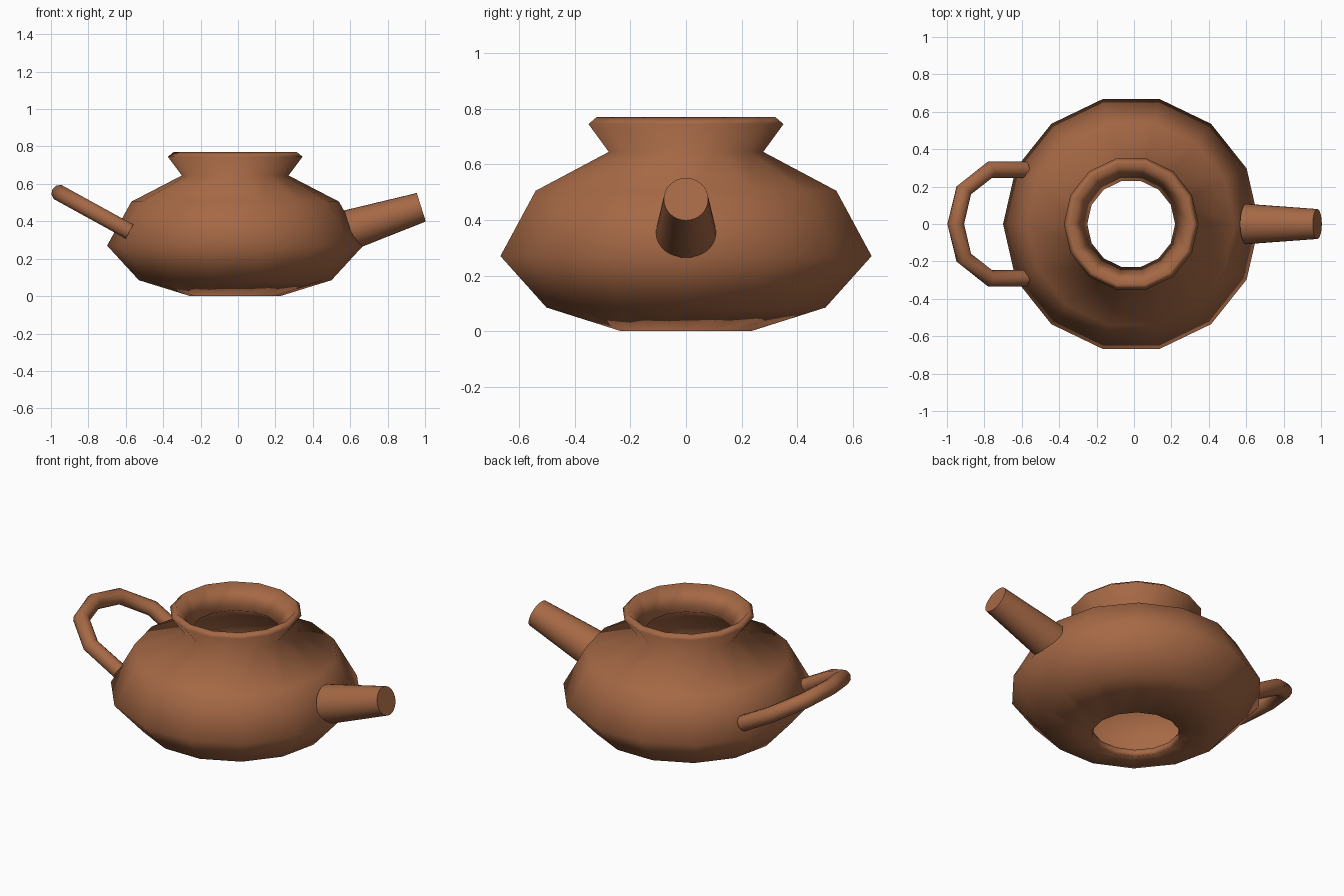
import bpy, bmesh, math
from mathutils import Vector

cube = bpy.data.objects.get("Cube")
if cube:
    bpy.data.objects.remove(cube, do_unlink=True)

clay = bpy.data.materials.new("brown_clay")
clay.use_nodes = True
color = (0.38, 0.14, 0.06, 1)
clay.diffuse_color = color
clay.node_tree.nodes["Principled BSDF"].inputs["Base Color"].default_value = color


def add_mesh(name, bm):
    bmesh.ops.recalc_face_normals(bm, faces=bm.faces)
    mesh = bpy.data.meshes.new(name)
    bm.to_mesh(mesh)
    bm.free()
    mesh.materials.append(clay)
    obj = bpy.data.objects.new(name, mesh)
    bpy.context.collection.objects.link(obj)
    return obj


def lathe(name, profile, sides, center_x):
    """Turn a closed profile of (radius, height) around the vertical axis."""
    bm = bmesh.new()
    rings = []
    for i in range(sides):
        a = 2 * math.pi * i / sides
        rings.append([bm.verts.new((center_x + r * math.cos(a), r * math.sin(a), z))
                      for r, z in profile])
    n = len(profile)
    for i in range(sides):
        here, there = rings[i], rings[(i + 1) % sides]
        for j in range(n):
            k = (j + 1) % n
            face = bm.faces.new((here[j], there[j], there[k], here[k]))
            face.smooth = True
    return add_mesh(name, bm)


# Hollow pot body, open at the neck and at the foot
outer = [(0.24, 0), (0.515, 0.085), (0.685, 0.27), (0.555, 0.505),
         (0.285, 0.645), (0.36, 0.745), (0.33, 0.77)]
inner = [(0.235, 0.64), (0.51, 0.475), (0.635, 0.27), (0.485, 0.12), (0.235, 0.04)]
lathe("pot_body", outer + inner, 14, -0.015)

# Tapered spout
start, tip = Vector((0.60, 0, 0.355)), Vector((0.98, 0, 0.475))
axis = tip - start
bm = bmesh.new()
bmesh.ops.create_cone(bm, cap_ends=True, segments=32, radius1=0.108,
                      radius2=0.08, depth=axis.length)
bmesh.ops.rotate(bm, verts=bm.verts, matrix=axis.to_track_quat("Z", "Y").to_matrix())
bmesh.ops.translate(bm, verts=bm.verts, vec=(start + tip) / 2)
for f in bm.faces:
    f.smooth = len(f.verts) == 4
for e in bm.edges:
    e.smooth = all(len(f.verts) == 4 for f in e.link_faces)
add_mesh("spout", bm)

# Slanted loop handle, mirrored across the middle
half = [(-0.58, 0.29), (-0.77, 0.29), (-0.91, 0.18)]
path = half + [(-0.953, 0)] + [(x, -y) for x, y in reversed(half)]
curve = bpy.data.curves.new("handle", "CURVE")
curve.dimensions = "3D"
curve.bevel_depth = 0.045
curve.bevel_resolution = 3
curve.use_fill_caps = True
spline = curve.splines.new("POLY")
spline.points.add(len(path) - 1)
for point, (x, y) in zip(spline.points, path):
    point.co = (x, y, 0.345 - 0.55 * (x + 0.58), 1)
spline.use_smooth = True
curve.materials.append(clay)
bpy.context.collection.objects.link(bpy.data.objects.new("handle", curve))
